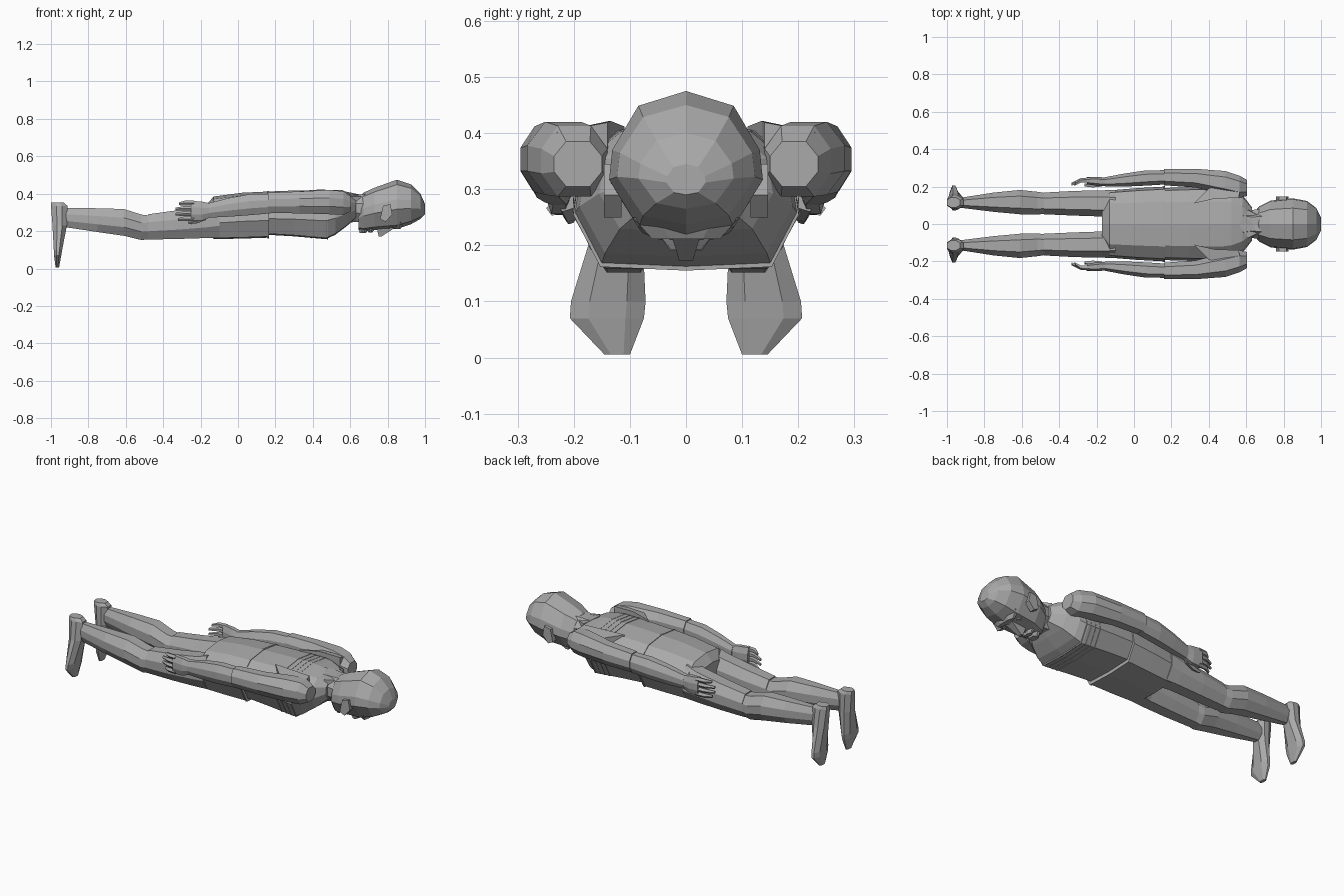
import bpy, bmesh, math
from mathutils import Vector

grey = bpy.data.materials.new("plain grey")
grey.diffuse_color = (0.4, 0.4, 0.4, 1)

# Cross-section outlines, as (width, height) factors from -1 to 1
OCT = [(1, -.35), (1, .35), (.5, 1), (-.5, 1), (-1, .35), (-1, -.35), (-.5, -1), (.5, -1)]
TRUNK = [(1, -.25), (.93, .45), (.6, .88), (0, 1), (-.6, .88), (-.93, .45), (-1, -.25),
         (-.76, -.95), (0, -1), (.76, -.95)]
SKULL = [(1, -.2), (.96, .2), (.62, .8), (0, 1), (-.62, .8), (-.96, .2), (-1, -.2),
         (-.62, -.85), (0, -1), (.62, -.85)]
BOX = [(1, -1), (1, 1), (-1, 1), (-1, -1)]


def make(name, rings):
    """Skin a list of vertex rings and close both ends."""
    bm = bmesh.new()
    vs = [[bm.verts.new(p) for p in r] for r in rings]
    n = len(vs[0])
    for a, b in zip(vs, vs[1:]):
        for i in range(n):
            j = (i + 1) % n
            bm.faces.new((a[i], a[j], b[j], b[i]))
    bm.faces.new(vs[0][::-1])
    bm.faces.new(vs[-1])
    bmesh.ops.recalc_face_normals(bm, faces=bm.faces)
    me = bpy.data.meshes.new(name)
    bm.to_mesh(me)
    bm.free()
    me.materials.append(grey)
    ob = bpy.data.objects.new(name, me)
    bpy.context.collection.objects.link(ob)
    return ob


def loft_x(name, outline, sections, side=1):
    """Sections along x: (x, y_inner, y_outer, z_low, z_high)."""
    return make(name, [[(x, side * ((a + b) / 2 + u * (b - a) / 2), (lo + hi) / 2 + v * (hi - lo) / 2)
                        for u, v in outline] for x, a, b, lo, hi in sections])


def loft_z(name, outline, sections, side=1):
    """Sections along z: (z, x_low, x_high, y_inner, y_outer)."""
    return make(name, [[((lo + hi) / 2 + v * (hi - lo) / 2, side * ((a + b) / 2 + u * (b - a) / 2), z)
                        for u, v in outline] for z, lo, hi, a, b in sections])


def rod(name, points, radii, side=1):
    """Five-sided limb piece running mostly along x."""
    return make(name, [[(x, side * (y + r * math.cos(k * math.tau / 5)), z + r * math.sin(k * math.tau / 5))
                        for k in range(5)] for (x, y, z), r in zip(points, radii)])


# Trunk: pelvis, then shirt from waist to shoulders
loft_x("pelvis", TRUNK, [(-.17, -.10, .10, .22, .34), (-.13, -.18, .18, .157, .385),
                         (.02, -.192, .192, .16, .405), (.165, -.2, .2, .165, .412)])
loft_x("chest", TRUNK, [(.165, -.193, .193, .18, .412), (.30, -.197, .197, .172, .417),
                        (.47, -.2, .2, .157, .42), (.52, -.19, .19, .18, .418),
                        (.58, -.155, .155, .225, .405), (.63, -.09, .09, .27, .38)])
loft_x("waist_seam", TRUNK, [(.157, -.203, .203, .161, .415), (.167, -.203, .203, .161, .415)])

# Shirt folds wrapped round the upper chest
for i in range(4):
    x = .385 + i * .03
    loft_x(f"shirt_fold_{i}", TRUNK, [(x, -.201, .201, .163 - i * .002, .421),
                                      (x + .007, -.201, .201, .161 - i * .002, .421)])

# Neck and collar
loft_x("neck", OCT, [(.56, -.095, .095, .24, .40), (.63, -.075, .075, .25, .395),
                     (.72, -.085, .085, .235, .40)])
make("collar", [[(.56, 0, .415), (.61, .075, .385), (.70, .03, .385), (.70, -.03, .385), (.61, -.075, .385)],
                [(.56, 0, .36), (.61, .08, .33), (.70, .03, .34), (.70, -.03, .34), (.61, -.08, .33)]])

# Head, with the face looking down
loft_x("head", SKULL, [(.645, -.065, .065, .205, .375), (.67, -.095, .095, .198, .405),
                       (.73, -.125, .125, .205, .432), (.85, -.137, .137, .212, .475),
                       (.925, -.123, .123, .237, .45), (.975, -.085, .085, .265, .40),
                       (1.0, -.035, .035, .29, .345)])
# Chin, lips, nose and brow
loft_z("chin", OCT, [(.235, .645, .71, -.06, .06), (.19, .65, .685, -.028, .028)])
loft_z("lips", OCT, [(.22, .69, .73, -.05, .05), (.193, .697, .72, -.027, .027)])
loft_z("nose", BOX, [(.225, .74, .85, -.028, .028), (.172, .752, .768, -.012, .012)])
loft_z("brow", OCT, [(.25, .83, .89, -.095, .095), (.211, .842, .868, -.06, .06)])

for side, tag in ((1, "left"), (-1, "right")):
    # Ears and eyes
    make(f"ear_{tag}", [[(x, side * y, z) for x, z in ((.76, .265), (.775, .335), (.815, .345), (.825, .29), (.79, .25))]
                        for y in (.115, .146)])
    loft_z(f"eye_{tag}", OCT, [(.24, .80, .835, .035, .075), (.217, .81, .826, .045, .066)], side)

    # Shoulder with the blade running back over the shirt
    make(f"shoulder_blade_{tag}", [[(x, side * y, z + dz) for x, y, z in
                                    ((.32, .11, .395), (.43, .135, .405), (.56, .14, .402), (.575, .23, .385), (.50, .225, .40), (.40, .19, .385))]
                                   for dz in (-.06, .017)])

    # Upper arm in a sleeve, then the forearm
    loft_x(f"upper_arm_{tag}", OCT, [(.605, .15, .235, .305, .385), (.565, .14, .258, .287, .413),
                                     (.49, .155, .283, .29, .42), (.33, .195, .295, .295, .412),
                                     (.16, .207, .295, .297, .405)], side)
    loft_x(f"forearm_{tag}", OCT, [(.175, .212, .288, .295, .40), (.06, .205, .286, .285, .397),
                                   (-.05, .20, .27, .277, .377), (-.155, .20, .25, .272, .35)], side)

    # Hand: palm, four curled fingers and a thumb
    loft_x(f"palm_{tag}", OCT, [(-.145, .203, .247, .275, .348), (-.19, .203, .252, .257, .357),
                                (-.25, .212, .25, .255, .362)], side)
    for i, z in enumerate((.35, .322, .294, .266)):
        tip = (-.315, -.335, -.335, -.32)[i]
        rod(f"finger_{i}_{tag}", [(-.235, .235, z), (-.285, .232, z), (tip, .212, z - .004)],
            (.014, .013, .008), side)
    rod(f"thumb_{tag}", [(-.17, .215, .277), (-.22, .207, .255), (-.265, .207, .245)], (.018, .014, .008), side)

    # Legs: thigh, shin and hanging foot
    loft_x(f"thigh_{tag}", OCT, [(-.10, .02, .182, .165, .36), (-.17, .04, .18, .163, .338),
                                 (-.32, .045, .177, .158, .312), (-.48, .052, .168, .155, .29)], side)
    loft_x(f"shin_{tag}", OCT, [(-.47, .056, .165, .158, .283), (-.515, .05, .172, .152, .288),
                                (-.61, .052, .182, .175, .318), (-.75, .065, .168, .195, .322),
                                (-.93, .087, .14, .222, .325)], side)
    loft_z(f"foot_{tag}", OCT, [(.352, -1.0, -.93, .088, .142), (.335, -1.0, -.912, .08, .15),
                                (.23, -.992, -.915, .078, .165), (.10, -.985, -.94, .072, .205),
                                (.07, -.984, -.945, .075, .207), (.005, -.975, -.957, .10, .145)], side)
